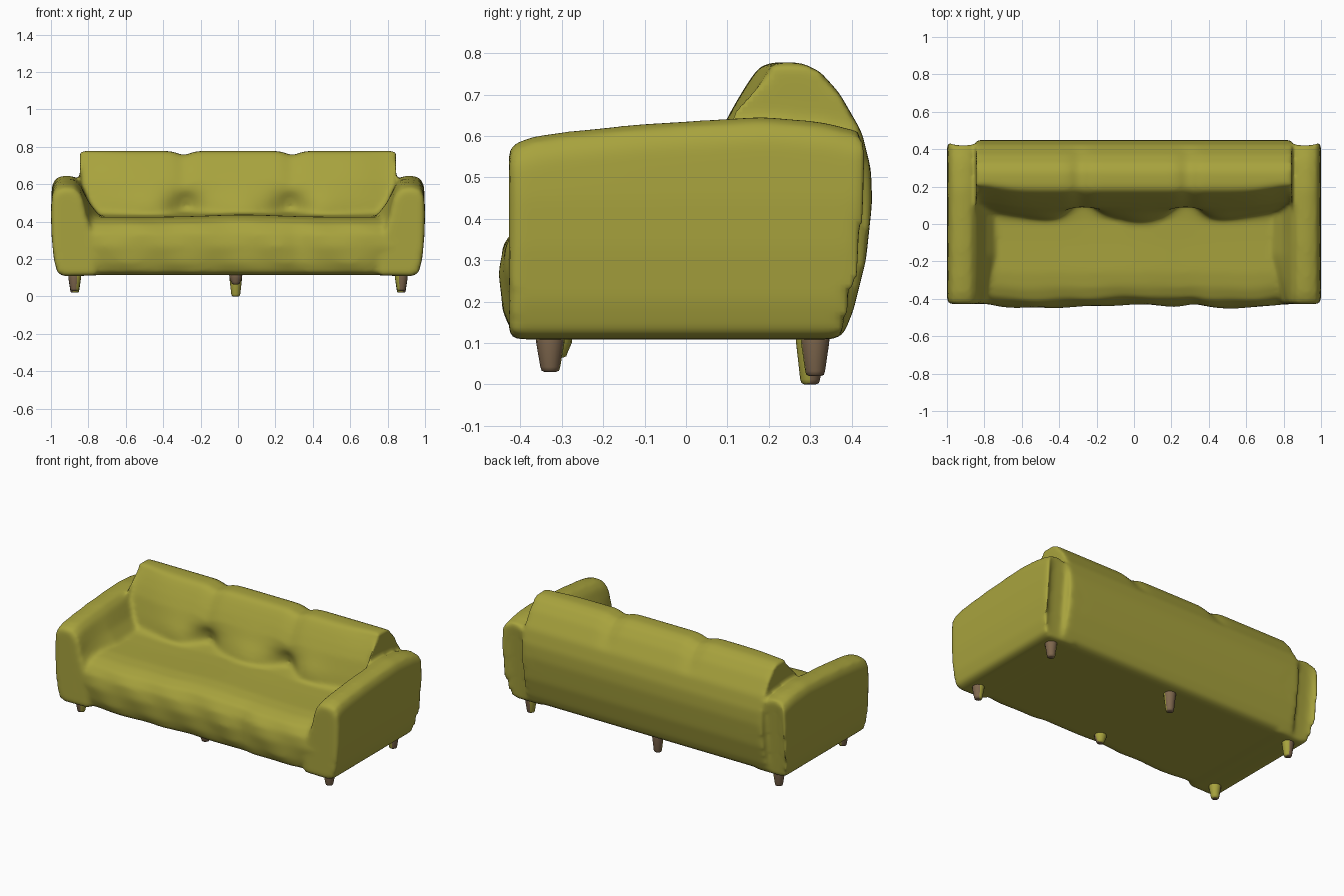
import bpy, bmesh, math
from mathutils import Vector

if "Cube" in bpy.data.objects:
    bpy.data.objects.remove(bpy.data.objects["Cube"])


def material(name, rgb):
    m = bpy.data.materials.new(name)
    m.diffuse_color = (*rgb, 1)
    m.use_nodes = True
    m.node_tree.nodes["Principled BSDF"].inputs["Base Color"].default_value = m.diffuse_color
    return m


OLIVE = material("olive fabric", (0.39, 0.365, 0.047))
BROWN = material("brown wood", (0.21, 0.135, 0.075))


def lerp_table(table, v):
    """Piecewise linear lookup in a list of (input, output)."""
    if v <= table[0][0]:
        return table[0][1]
    for (a, p), (b, q) in zip(table, table[1:]):
        if v <= b:
            return p + (q - p) * (v - a) / (b - a)
    return table[-1][1]


def bump(v, centre, width):
    return math.exp(-((v - centre) / width) ** 2)


def loft(bm, rings):
    """Skin closed rings of equal length and cap both ends."""
    vr = [[bm.verts.new(p) for p in ring] for ring in rings]
    n = len(vr[0])
    for a, b in zip(vr, vr[1:]):
        for i in range(n):
            bm.faces.new((a[i], a[(i + 1) % n], b[(i + 1) % n], b[i]))
    bm.faces.new(vr[0])
    bm.faces.new(vr[-1])


# Side profile of seat and backrest (y, z)
FRONT = [(-0.38, 0.115), (-0.415, 0.13), (-0.435, 0.18), (-0.445, 0.27), (-0.435, 0.335),
         (-0.40, 0.385), (-0.34, 0.412), (-0.26, 0.425), (-0.1, 0.428), (0.02, 0.433)]
CUSHION = [(0.045, 0.45), (0.05, 0.48), (0.06, 0.52), (0.075, 0.57), (0.09, 0.62),
           (0.12, 0.68), (0.15, 0.73), (0.175, 0.765), (0.20, 0.778), (0.28, 0.778),
           (0.325, 0.755), (0.37, 0.705)]
REAR = [(0.425, 0.61), (0.447, 0.52), (0.45, 0.44), (0.435, 0.3), (0.405, 0.18),
        (0.385, 0.13), (0.35, 0.115)]


def body_ring(x):
    ring = []
    side = bump(abs(x), 0.84, 0.15)
    for y, z in FRONT:
        edge = max(0, min(1, (-0.2 - y) / 0.2))
        y += edge * (0.012 * bump(x, 0, 0.2) + 0.012 * bump(x, 0.32, 0.06) + 0.02 * side
                     - 0.007 * bump(abs(x), 0.6, 0.2) + 0.004 * math.sin(x * 21 + z * 25))
        z += 0.012 * bump(x, 0.03, 0.25) * (z > 0.38)
        ring.append((x, y, z))
    for y, z in CUSHION:
        if y < 0.2:    # tufted hollows and padded bulges
            y += 0.075 * bump(abs(x), 0.28, 0.09) * bump(z, 0.48, 0.07)
            y -= 0.035 * bump(x, 0.03, 0.13) * bump(z, 0.46, 0.1)
            y -= 0.022 * bump(abs(x), 0.46, 0.13) * bump(z, 0.48, 0.1)
            y += 0.03 * side
        if z > 0.6:    # notches between the three back cushions
            z -= 0.022 * bump(abs(x), 0.29, 0.045)
        ring.append((x, y, z))
    return ring + [(x, y, z) for y, z in REAR]


# Armrest: height along y, and rear outline along z
ARM_TOP = [(-0.43, 0.575), (-0.38, 0.598), (-0.3, 0.61), (-0.1, 0.63), (0.07, 0.64),
           (0.2, 0.648), (0.35, 0.635), (0.45, 0.61)]
ARM_REAR = [(0.11, 0.375), (0.15, 0.39), (0.3, 0.435), (0.45, 0.45), (0.55, 0.445), (0.62, 0.42)]


def arm_ring(t, sx):
    y0 = -0.428 + 0.87 * t
    top = lerp_table(ARM_TOP, y0)
    spread = min(1, t / 0.3)          # inner side flares into the seat behind the front
    section = [(0.76, 0.112), (0.93, 0.108), (0.965, 0.125), (0.985, 0.2), (0.997, 0.33),
               (1.0, 0.45), (0.995, top - 0.055), (0.975, top - 0.015), (0.93, top),
               (0.875, top - 0.005), (0.84, top - 0.04),
               (0.825 - 0.03 * spread, 0.5), (0.815 - 0.075 * spread, 0.43),
               (0.80 - 0.09 * spread, 0.39), (0.77, 0.25)]
    return [(sx * x, -0.428 + t * (lerp_table(ARM_REAR, z) + 0.428), z) for x, z in section]


# Upholstery: seat, back and arms fused into one soft shell
bm = bmesh.new()
loft(bm, [body_ring(-0.845 + 1.69 * i / 90) for i in range(91)])
for sx in (-1, 1):
    loft(bm, [arm_ring(i / 30, sx) for i in range(31)])
bmesh.ops.triangulate(bm, faces=bm.faces[:])
bmesh.ops.recalc_face_normals(bm, faces=bm.faces[:])
mesh = bpy.data.meshes.new("upholstery")
bm.to_mesh(mesh)
bm.free()
mesh.materials.append(OLIVE)
sofa = bpy.data.objects.new("upholstery", mesh)
bpy.context.collection.objects.link(sofa)
rm = sofa.modifiers.new("fuse", 'REMESH')
rm.mode = 'VOXEL'
rm.voxel_size = 0.013
rm.use_smooth_shade = True
sm = sofa.modifiers.new("soften", 'SMOOTH')
sm.factor = 0.5
sm.iterations = 10


def leg(name, x, y, foot, out):
    """Tapered leg; the sides facing inward are olive like the fabric."""
    bm = bmesh.new()
    rings = []
    for z, r in ((0.15, 0.037), (0.10, 0.034), (foot + 0.012, 0.024), (foot + 0.003, 0.021), (foot, 0.014)):
        rings.append([(x + r * math.cos(a * math.pi / 8), y + r * math.sin(a * math.pi / 8), z)
                      for a in range(16)])
    loft(bm, rings)
    bmesh.ops.recalc_face_normals(bm, faces=bm.faces[:])
    for f in bm.faces:
        f.smooth = True
        f.material_index = 1 if f.normal.dot(Vector(out)) < -0.1 else 0
    me = bpy.data.meshes.new(name)
    bm.to_mesh(me)
    bm.free()
    me.materials.append(BROWN)
    me.materials.append(OLIVE)
    bpy.context.collection.objects.link(bpy.data.objects.new(name, me))


# Four corner legs and two middle legs
for side, sx in (("left", -1), ("right", 1)):
    leg("front_leg_" + side, sx * 0.873, -0.328, 0.03, (sx, -0.5, 0))
    leg("back_leg_" + side, sx * 0.873, 0.312, 0.02, (sx, 0.5, 0))
leg("front_leg_middle", -0.012, -0.31, 0.065, (0, -1, 0))
leg("back_leg_middle", -0.012, 0.30, 0.0, (0, 1, 0))
